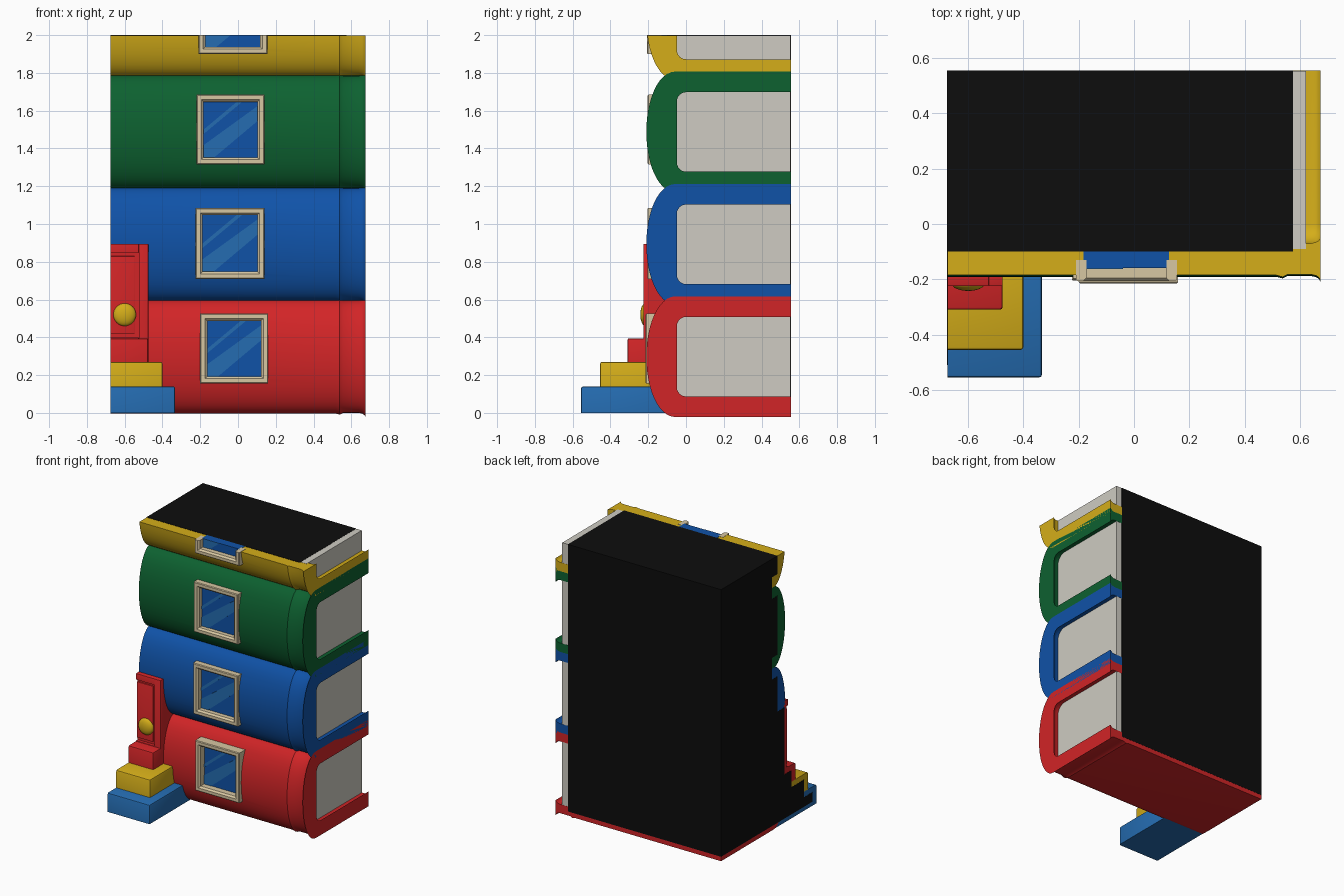
import bpy, bmesh, math
from mathutils import Vector

if "Cube" in bpy.data.objects:
    bpy.data.objects.remove(bpy.data.objects["Cube"])

L, R, BACK, H, TOP = -0.675, 0.675, 0.555, 0.595, 2.0


def material(name, rgb):
    m = bpy.data.materials.new(name)
    m.diffuse_color = (*rgb, 1)
    m.use_nodes = True
    m.node_tree.nodes["Principled BSDF"].inputs["Base Color"].default_value = m.diffuse_color
    return m


RED = material("red", (0.64, 0.018, 0.02))
BLUE = material("blue", (0.005, 0.085, 0.39))
GREEN = material("green", (0.004, 0.12, 0.03))
YELLOW = material("yellow", (0.66, 0.42, 0.01))
LIGHT = material("light blue", (0.018, 0.15, 0.44))
CREAM = material("cream", (0.68, 0.57, 0.36))
PAPER = material("paper", (0.62, 0.60, 0.54))
BLACK = material("black", (0.004, 0.004, 0.004))


def finish(bm, name, mat, cut=TOP, angle=40):
    """Trim at the top plane, then turn the bmesh into an object."""
    if max(v.co.z for v in bm.verts) > cut + 1e-5:
        geom = bm.verts[:] + bm.edges[:] + bm.faces[:]
        bmesh.ops.bisect_plane(bm, geom=geom, plane_co=(0, 0, cut),
                               plane_no=(0, 0, 1), clear_outer=True)
        bmesh.ops.holes_fill(bm, edges=[e for e in bm.edges if e.is_boundary])
    bmesh.ops.recalc_face_normals(bm, faces=bm.faces[:])
    me = bpy.data.meshes.new(name)
    bm.to_mesh(me)
    bm.free()
    ob = bpy.data.objects.new(name, me)
    bpy.context.collection.objects.link(ob)
    me.materials.append(mat)
    smooth(ob, angle)
    return ob


def smooth(ob, angle=40):
    bpy.ops.object.select_all(action='DESELECT')
    ob.select_set(True)
    bpy.context.view_layer.objects.active = ob
    bpy.ops.object.shade_smooth_by_angle(angle=math.radians(angle))


def box(name, mat, x, y, z, bevel=0.0):
    bm = bmesh.new()
    bmesh.ops.create_cube(bm, size=1)
    for v in bm.verts:
        v.co = [a[0] + (c + 0.5) * (a[1] - a[0]) for c, a in zip(v.co, (x, y, z))]
    if bevel:  # keep the cut left side and the underside crisp
        es = [e for e in bm.edges
              if sum(v.co.x for v in e.verts) / 2 > x[0] + 1e-4
              and sum(v.co.z for v in e.verts) / 2 > z[0] + 1e-4]
        bmesh.ops.bevel(bm, geom=es, offset=bevel, segments=2, profile=0.5, affect='EDGES')
    return finish(bm, name, mat)


def loft(name, mat, loops, closed=False, cut=TOP):
    """Skin a row of equal-length closed loops."""
    bm = bmesh.new()
    rings = [[bm.verts.new(p) for p in loop] for loop in loops]
    n = len(rings[0])
    pairs = list(zip(rings, rings[1:]))
    if closed:
        pairs.append((rings[-1], rings[0]))
    for a, b in pairs:
        for i in range(n):
            bm.faces.new((a[i], a[(i + 1) % n], b[(i + 1) % n], b[i]))
    if not closed:
        bm.faces.new(rings[0])
        bm.faces.new(rings[-1])
    return finish(bm, name, mat, cut)


# C-shaped cover section (y, z): rounded spine outside, page slot inside
def cover_section():
    h = H / 2
    pts = [(BACK, 0)]
    for i in range(25):
        a = -math.pi / 2 + math.pi * i / 24
        pts.append((-0.055 - 0.133 * math.cos(a), h + h * math.sin(a)))
    pts += [(BACK, H), (BACK, H - 0.065)]
    arc = [(0.0 - 0.07 * math.sin(t), 0.135 - 0.07 * math.cos(t))
           for t in [math.pi / 2 * i / 6 for i in range(7)]]
    pts += [(y, H - z) for y, z in arc] + arc[::-1] + [(BACK, 0.065)]
    return pts


SECTION = cover_section()


def inset_section(d):
    """Move the section inward by d, keeping the back ends in place."""
    out, n = [], len(SECTION)
    for i, p in enumerate(SECTION):
        p0, p, p1 = Vector(SECTION[i - 1]), Vector(p), Vector(SECTION[(i + 1) % n])
        t = (p - p0).normalized() + (p1 - p).normalized()
        nrm = Vector((t.y, -t.x)).normalized()
        if p.x > BACK - 1e-4:
            nrm = Vector((0, 1 if nrm.y > 0 else -1))
        q = p + nrm * d
        out.append((q.x, q.y))
    return out


# Stations along the spine: hinge groove near the right end, rounded edge
STATIONS = [(L, 0.003), (0.515, 0.003), (0.538, 0.009), (0.556, 0), (0.64, 0),
            (0.658, 0.004), (0.669, 0.011), (R, 0.022)]


def window(label, x0, x1, z0, z1, y, cover, depth):
    w, back = 0.038, -0.13
    ix0, ix1, iz0, iz1 = x0 + w, x1 - w, z0 + w, z1 - w

    def rect(d, yy):
        return [(x0 + d, yy, z0 + d), (x1 - d, yy, z0 + d),
                (x1 - d, yy, z1 - d), (x0 + d, yy, z1 - d)]
    # recess in the spine
    cutter = box(label + "_cutter", CREAM, (ix0 - 0.01, ix1 + 0.01), (-0.4, depth),
                 (iz0 - 0.01, min(iz1 + 0.01, TOP)))
    if z1 > TOP:
        for v in cutter.data.vertices:
            if v.co.z > TOP - 0.01:
                v.co.z = TOP + 0.1
    cutter.hide_render = True
    mod = cover.modifiers.new("recess", 'BOOLEAN')
    mod.object, mod.operation, mod.solver = cutter, 'DIFFERENCE', 'EXACT'
    bpy.context.view_layer.objects.active = cover
    bpy.ops.object.modifier_apply(modifier=mod.name)
    bpy.data.objects.remove(cutter)
    smooth(cover)
    # frame with chamfered rims
    loft(label + "_frame", CREAM,
         [rect(0, back), rect(0, y + 0.005), rect(0.005, y), rect(w - 0.012, y),
          rect(w, y + 0.012), rect(w, back)], closed=True)
    # glass and its two diagonal glints
    box(label + "_glass", BLUE, (ix0 - 0.01, ix1 + 0.01), (-0.16, -0.1),
        (iz0 - 0.01, iz1 + 0.01))
    for k, band in enumerate((((0, 0), (0.2, 0), (1, 0.65), (1, 0.92), (0, 0.22)),
                              ((0, 0.42), (0.72, 1), (0.62, 1), (0, 0.5)))):
        loops = [[(ix0 + u * (ix1 - ix0), yy, iz0 + v * (iz1 - iz0)) for u, v in band]
                 for yy in (-0.163, -0.159)]
        loft(f"{label}_glint_{k + 1}", LIGHT, loops)


# Stacked books, each with pages, dark core and a window
BOOKS = [("red_book", RED, -0.20, 0.16, 0.155, 0.525, -0.215),
         ("blue_book", BLUE, -0.225, 0.14, 0.71, 1.085, -0.205),
         ("green_book", GREEN, -0.22, 0.14, 1.315, 1.685, -0.203),
         ("yellow_book", YELLOW, -0.21, 0.155, 1.90, 2.27, -0.207)]
for i, (name, mat, x0, x1, z0, z1, y) in enumerate(BOOKS):
    base = i * H
    loops = [[(x, py, base + pz) for py, pz in inset_section(-d)] for x, d in STATIONS]
    cover = loft(name + "_cover", mat, loops, cut=TOP - 0.002)
    top = min(base + H - 0.04, TOP - 0.001)
    box(name + "_pages", PAPER, (0.3, 0.622), (-0.09, BACK - 0.001), (base + 0.04, top))
    box(name + "_core", BLACK, (L - 0.001, 0.575), (-0.1, BACK),
        (base + 0.08, min(base + H - 0.08, TOP)))
    window(name + "_window", x0, x1, z0, z1, y, cover, -0.1 if z1 > TOP else -0.15)

# Dark body closing the cut back, left and top
box("dark_body", BLACK, (L - 0.001, 0.575), (-0.035, BACK + 0.001), (0.03, TOP))

# Door with frame bars and raised panel
box("door", RED, (L, -0.475), (-0.205, -0.05), (0.27, 0.89))
box("door_side_bar", RED, (-0.525, -0.475), (-0.225, -0.15), (0.27, 0.895), 0.004)
box("door_top_bar", RED, (L, -0.525), (-0.225, -0.15), (0.85, 0.895), 0.004)
box("door_bottom_bar", RED, (L, -0.525), (-0.225, -0.15), (0.27, 0.40), 0.004)
box("door_panel", RED, (L, -0.545), (-0.213, -0.15), (0.42, 0.83), 0.004)

# Door knob
bm = bmesh.new()
bmesh.ops.create_uvsphere(bm, u_segments=32, v_segments=16, radius=0.06)
for v in bm.verts:
    v.co = (v.co.x - 0.6, v.co.y * 0.45 - 0.215, v.co.z + 0.52)
finish(bm, "door_knob", YELLOW, angle=60)

# Steps made of three small slabs, with dark cut ends on the left
for name, mat, x1, y0, z0, z1 in (("bottom_step", LIGHT, -0.333, -0.555, 0.0, 0.14),
                                  ("middle_step", YELLOW, -0.40, -0.455, 0.14, 0.27),
                                  ("top_step", RED, -0.475, -0.31, 0.27, 0.395)):
    box(name, mat, (L, x1), (y0, -0.06), (z0, z1), 0.01)
    box(name + "_dark_end", BLACK, (L - 0.001, L + 0.05), (y0 + 0.045, -0.03),
        (max(z0 - 0.04, 0.03), z1 - 0.04))
box("door_dark_end", BLACK, (L - 0.001, L + 0.05), (-0.185, -0.03), (0.3, 0.85))
